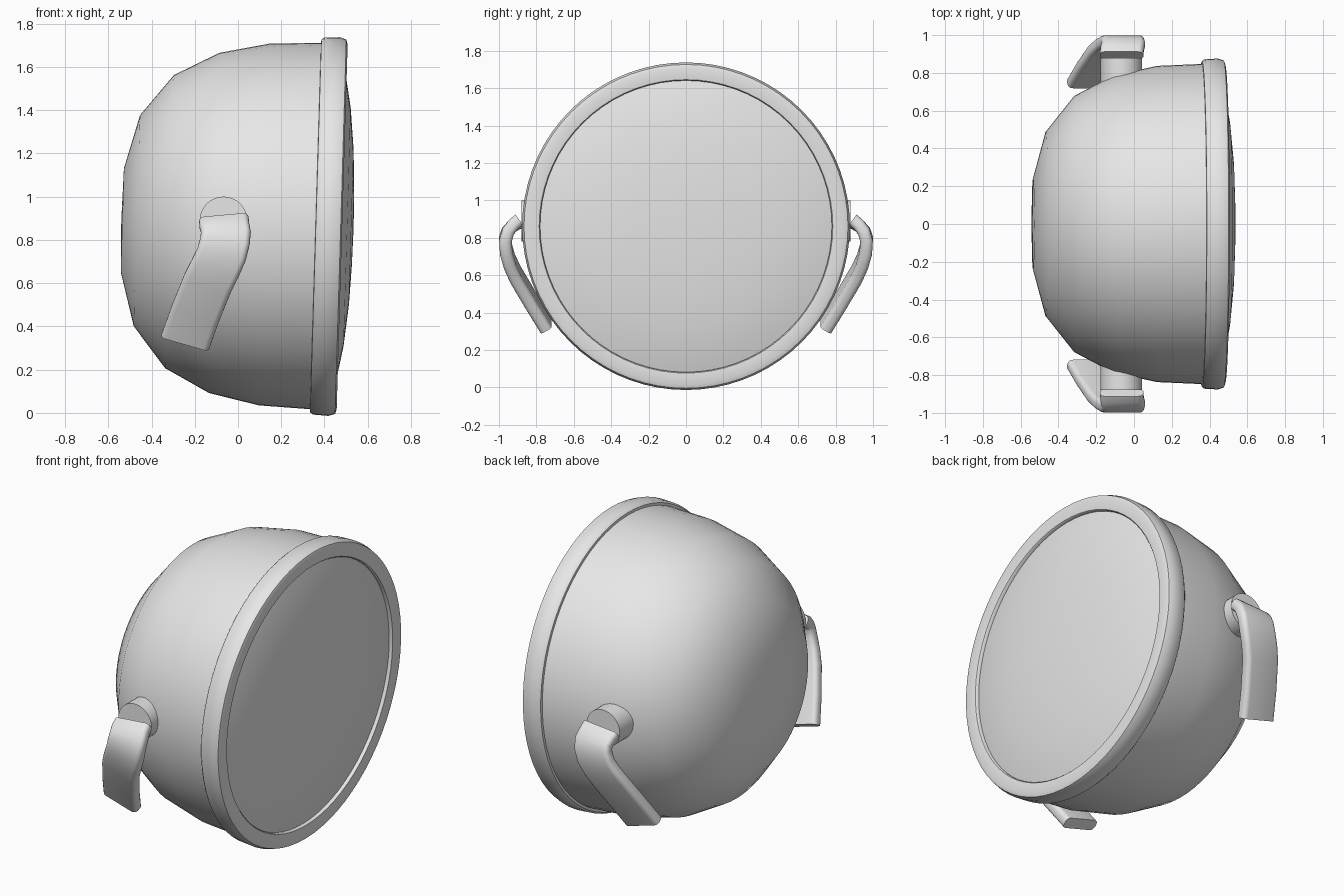
import bpy, bmesh, math
from mathutils import Vector, Matrix

if "Cube" in bpy.data.objects:
    bpy.data.objects.remove(bpy.data.objects["Cube"], do_unlink=True)

grey = bpy.data.materials.new("plain grey")
grey.use_nodes = True
grey.diffuse_color = (0.8, 0.8, 0.8, 1)
grey.node_tree.nodes["Principled BSDF"].inputs["Base Color"].default_value = (0.8, 0.8, 0.8, 1)

CENTRE = Vector((0, 0, 0.875))
TILT = Matrix.Translation(CENTRE) @ Matrix.Rotation(0.03, 4, "Y")


def finish(name, bm, angle):
    bmesh.ops.remove_doubles(bm, verts=bm.verts, dist=1e-5)
    bmesh.ops.recalc_face_normals(bm, faces=bm.faces)
    mesh = bpy.data.meshes.new(name)
    bm.to_mesh(mesh)
    bm.free()
    mesh.materials.append(grey)
    obj = bpy.data.objects.new(name, mesh)
    bpy.context.collection.objects.link(obj)
    bpy.ops.object.select_all(action="DESELECT")
    obj.select_set(True)
    bpy.context.view_layer.objects.active = obj
    bpy.ops.object.shade_smooth_by_angle(angle=math.radians(angle))
    return obj


def lathe(name, profile, angle=35, closed=False):
    """Spin (x, radius) points about the tilted long axis."""
    bm = bmesh.new()
    verts = [bm.verts.new((x, 0, r)) for x, r in profile]
    edges = [bm.edges.new(p) for p in zip(verts, verts[1:])]
    if closed:
        edges.append(bm.edges.new((verts[-1], verts[0])))
    bmesh.ops.spin(bm, geom=verts + edges, cent=(0, 0, 0), axis=(1, 0, 0),
                   angle=math.tau, steps=72, use_merge=True)
    bm.transform(TILT)
    return finish(name, bm, angle)


# Bowl, rim and slightly domed lens
lathe("bowl", [(-0.54, 0), (-0.535, 0.24), (-0.468, 0.488), (-0.317, 0.678),
               (-0.11, 0.787), (0.122, 0.837), (0.37, 0.848)], 50)
lathe("rim", [(0.358, 0.835), (0.36, 0.862), (0.372, 0.872), (0.445, 0.876),
              (0.475, 0.866), (0.482, 0.845), (0.476, 0.785), (0.47, 0.78),
              (0.43, 0.78), (0.38, 0.8)], 40, True)
lathe("lens", [(0.535, 0), (0.532, 0.18), (0.524, 0.36), (0.505, 0.55),
               (0.478, 0.7), (0.455, 0.785)], 40)


def peg(name, side):
    bm = bmesh.new()
    bmesh.ops.create_cone(bm, cap_ends=True, segments=40, radius1=0.11,
                          radius2=0.11, depth=0.2)
    bm.transform(Matrix.Translation((-0.067, side * 0.78, 0.89))
                 @ Matrix.Rotation(math.pi / 2, 4, "X"))
    finish(name, bm, 35)


def section():
    """Rounded flat strip cross-section: (across, through)."""
    w, t, r = 0.115, 0.034, 0.026
    corners = [(w - r, t - r, 0), (r - w, t - r, 1), (r - w, r - t, 2), (w - r, r - t, 3)]
    return [(cx + r * math.cos((q + k / 4) * math.pi / 2),
             cy + r * math.sin((q + k / 4) * math.pi / 2))
            for cx, cy, q in corners for k in range(5)]


# Strip centre line, from the peg outward and then down and back
PATH = [Vector(p) for p in [
    (-0.065, 0.893, 0.888), (-0.063, 0.925, 0.866), (-0.056, 0.952, 0.835),
    (-0.06, 0.965, 0.795), (-0.075, 0.962, 0.735), (-0.105, 0.943, 0.67),
    (-0.14, 0.91, 0.6), (-0.195, 0.83, 0.465), (-0.243, 0.748, 0.332)]]


def arm(name, side):
    bm = bmesh.new()
    rings = []
    last = len(PATH) - 1
    for i, p in enumerate(PATH):
        along = (PATH[min(i + 1, last)] - PATH[max(i - 1, 0)]).normalized()
        f = min(1, i / 6)
        across = Vector((1, 0, 0.09 * (1 - f) - 0.29 * f)).normalized()
        if 0 < i < last:
            across = (across - along * across.dot(along) * 0.5).normalized()
        out = across.cross(along).normalized()
        ring = []
        for a, t in section():
            v = p + across * a + out * t
            ring.append(bm.verts.new((v.x, side * v.y, v.z)))
        rings.append(ring)
    n = len(rings[0])
    for r0, r1 in zip(rings, rings[1:]):
        for k in range(n):
            bm.faces.new((r0[k], r0[(k + 1) % n], r1[(k + 1) % n], r1[k]))
    bm.faces.new(rings[0])
    bm.faces.new(rings[-1])
    finish(name, bm, 40)


# Side mounts
for label, side in (("front", -1), ("back", 1)):
    peg(label + "_peg", side)
    arm(label + "_arm", side)
